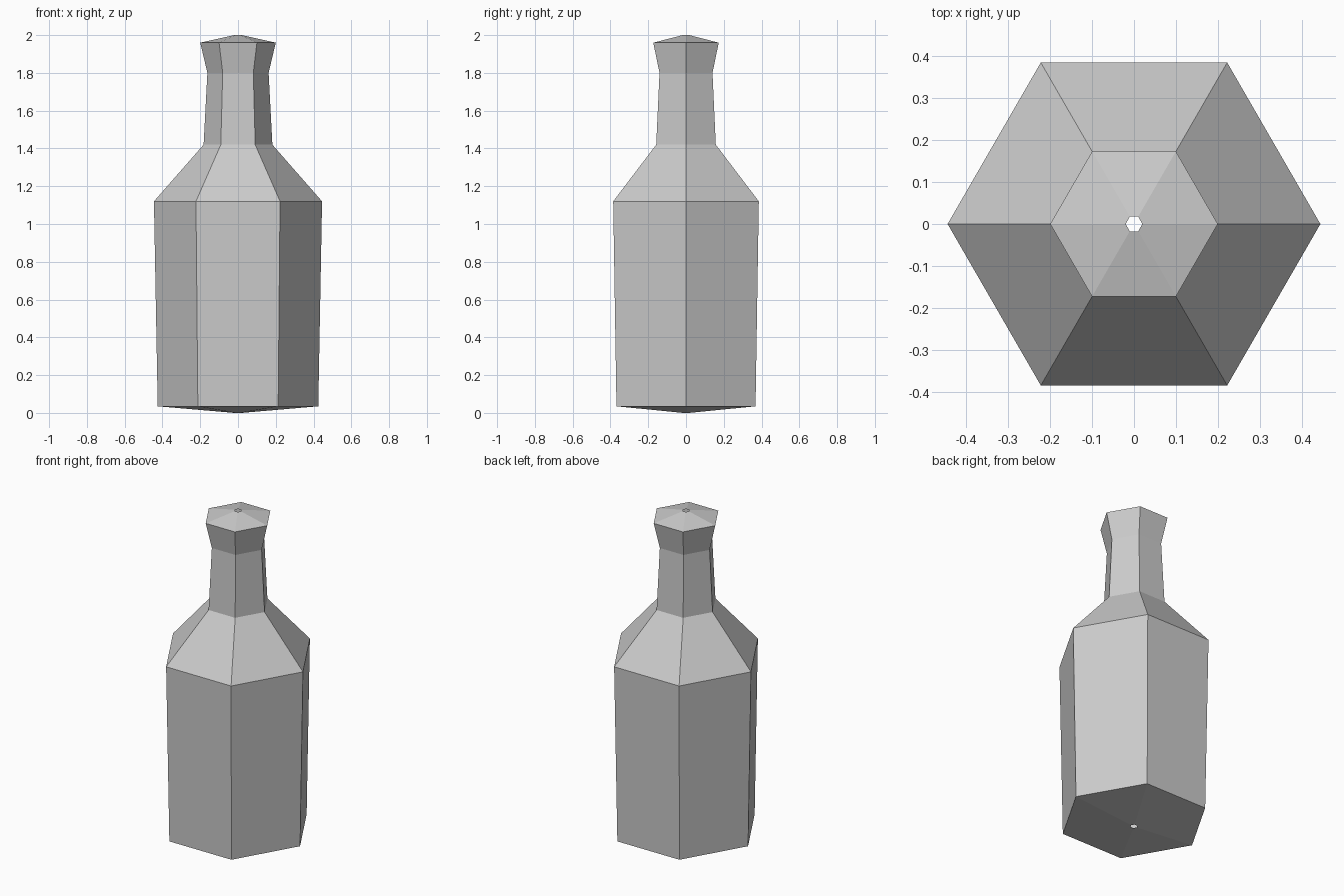
import bpy, bmesh, math

if "Cube" in bpy.data.objects:
    bpy.data.objects.remove(bpy.data.objects["Cube"])

SIDES = 6
# bottle profile: (radius, height), open at both tiny end holes
PROFILE = [(0.02, 0.0), (0.425, 0.035), (0.445, 1.12), (0.182, 1.42),
           (0.162, 1.80), (0.20, 1.96), (0.02, 2.0)]


def lathe(name, profile, sides):
    bm = bmesh.new()
    rings = []
    for r, z in profile:
        rings.append([bm.verts.new((r * math.cos(math.tau * i / sides),
                                    r * math.sin(math.tau * i / sides), z))
                      for i in range(sides)])
    for low, high in zip(rings, rings[1:]):
        for i in range(sides):
            j = (i + 1) % sides
            bm.faces.new((low[i], low[j], high[j], high[i]))
    mesh = bpy.data.meshes.new(name)
    bm.to_mesh(mesh)
    bm.free()
    obj = bpy.data.objects.new(name, mesh)
    bpy.context.collection.objects.link(obj)
    return obj


# six-sided bottle with base, body, shoulder, neck and flared lip
lathe("bottle", PROFILE, SIDES)
